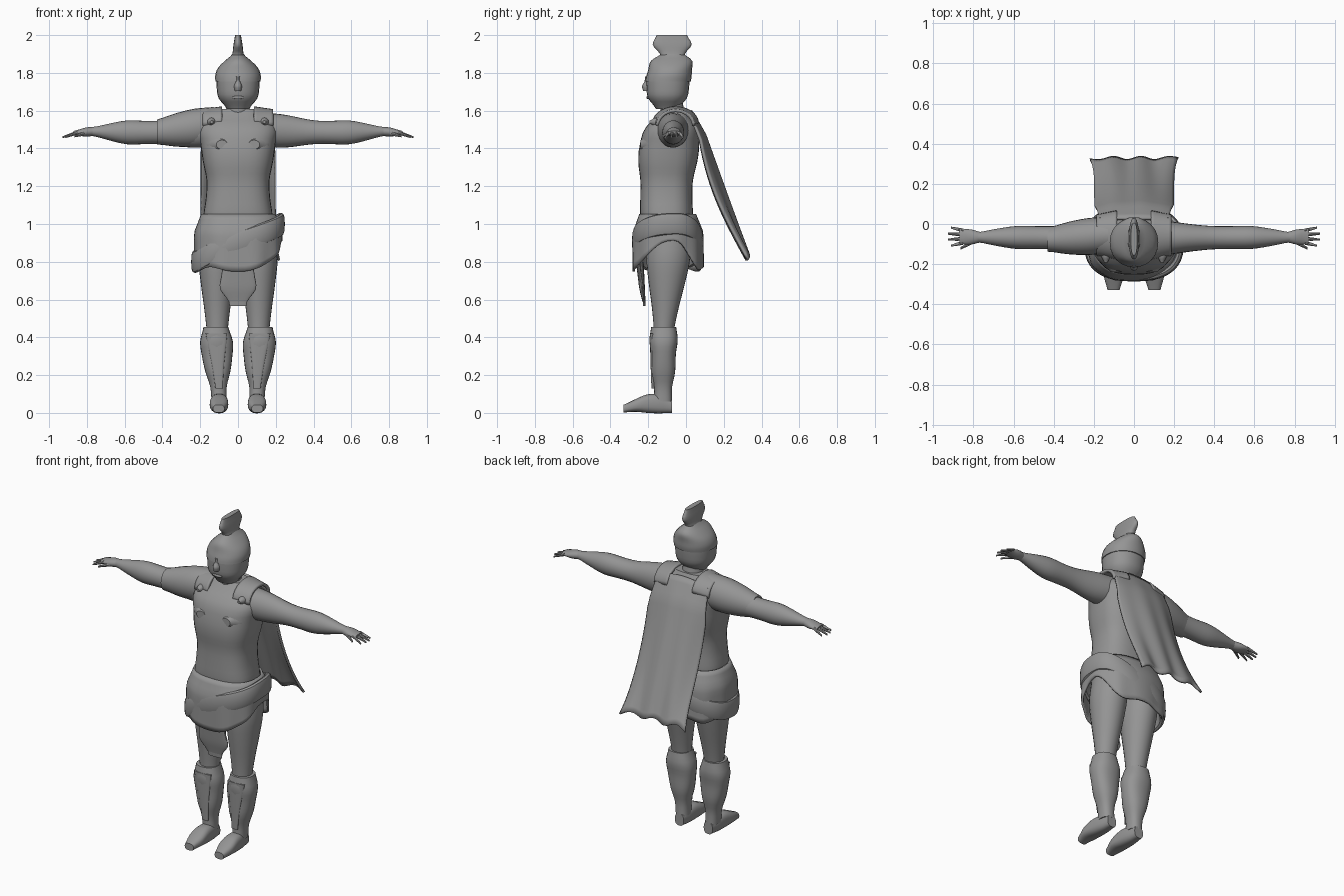
import bpy, bmesh
from math import sin, cos, pi, copysign, radians
from mathutils import Vector

default_cube = bpy.data.objects.get("Cube")
if default_cube:
    bpy.data.objects.remove(default_cube, do_unlink=True)

grey = bpy.data.materials.new("stone grey")
grey.use_nodes = True
tone = (.3, .3, .3, 1)
grey.diffuse_color = tone
grey.node_tree.nodes["Principled BSDF"].inputs["Base Color"].default_value = tone


def surface(name, point, columns, rows, wrap_u=True, wrap_v=False, cap=False,
            mirror=False, thickness=0):
    """Make a mesh from point(u, v); u runs around or across, v runs along."""
    bm = bmesh.new()
    across = columns if wrap_u else columns + 1
    along = rows if wrap_v else rows + 1
    grid = [[bm.verts.new(point(i / columns, j / rows)) for i in range(across)]
            for j in range(along)]
    for j in range(rows):
        low, high = grid[j], grid[(j + 1) % along]
        for i in range(columns):
            k = (i + 1) % across
            bm.faces.new((low[i], low[k], high[k], high[i]))
    if cap:
        bm.faces.new(grid[0][::-1])
        bm.faces.new(grid[-1])
    bmesh.ops.recalc_face_normals(bm, faces=bm.faces)
    mesh = bpy.data.meshes.new(name)
    bm.to_mesh(mesh)
    bm.free()
    mesh.materials.append(grey)
    obj = bpy.data.objects.new(name, mesh)
    bpy.context.collection.objects.link(obj)
    if thickness:
        solid = obj.modifiers.new("Thickness", "SOLIDIFY")
        solid.thickness = thickness
        solid.offset = 0
    if mirror:
        obj.modifiers.new("Mirror", "MIRROR")
    bpy.ops.object.select_all(action="DESELECT")
    obj.select_set(True)
    bpy.context.view_layer.objects.active = obj
    bpy.ops.object.shade_smooth_by_angle(angle=radians(42))


def power(value, exponent):
    """Signed power, which squares off a circle when the exponent is below one."""
    return copysign(abs(value) ** exponent, value)


def blend(values, v):
    """Smooth curve through evenly spaced values."""
    last = len(values) - 1
    k = min(int(v * last), last - 1)
    t = v * last - k
    before, start, end, after = [values[min(max(k + d, 0), last)] for d in (-1, 0, 1, 2)]
    rise, fall = (end - before) / 2, (after - start) / 2
    ease = t * t * (3 - 2 * t)
    return start + ease * (end - start) + t * (1 - t) * ((1 - t) * rise - t * fall)


def loft(name, start, end, widths, depth=(1, 1), bow=0, square=1, sides=24, mirror=False):
    """Tube along its main axis; depth is the ratio of the second radius to the first."""
    start, end = Vector(start), Vector(end)
    span = end - start
    main = max(range(3), key=lambda axis: abs(span[axis]))
    first, second = [axis for axis in range(3) if axis != main]

    def point(u, v):
        spot = start.lerp(end, v)
        radius, turn = blend(widths, v), 2 * pi * u
        spot[first] += radius * power(cos(turn), square)
        spot[second] += radius * blend(depth, v) * power(sin(turn), square) + bow * sin(pi * v)
        return spot

    surface(name, point, sides, 3 * (len(widths) - 1), cap=True, mirror=mirror)


# Head, helmet and crest
loft("neck", (0, -.06, 1.5), (0, -.08, 1.66), [.08, .065, .06])
loft("head", (0, -.1, 1.61), (0, -.095, 1.78), [.06, .103, .113, .115], square=.9)
loft("helmet", (0, -.095, 1.755), (0, -.07, 1.9), [.12, .12, .105, .07, .03], [1, 1.1, 2], square=.95)
loft("crest", (0, -.07, 1.85), (0, -.075, 2), [.045, .03, .024, .016], [1.5, 2.2, 4.3, 5], square=.8)
loft("nose", (0, -.2, 1.705), (0, -.2, 1.78), [.018, .022, .013, .012], [1.5, 1.5], sides=12)
loft("mouth", (-.03, -.2, 1.67), (.03, -.2, 1.67), [.005, .01, .005], sides=10)

# Muscled torso
loft("torso", (0, -.1, .95), (0, -.06, 1.61), [.18, .183, .17, .167, .185, .198, .205, .11],
     [.72, .82, .82, .55], bow=-.02, square=.75, sides=32)
loft("chest_muscle", (.085, -.24, 1.42), (.09, -.16, 1.42), [.03, .075, .09], [.8, .8], mirror=True)

# Arms and hands
loft("arm", (.1, -.07, 1.5), (.78, -.066, 1.49), [.09, .08, .067, .058, .057, .057, .043, .025],
     [1, 1.2, 1.07, 1.1, .9], bow=-.01, mirror=True)
loft("palm", (.76, -.066, 1.49), (.87, -.063, 1.482), [.025, .038, .036], [.9, .3], mirror=True)
for k, finger in enumerate(("index", "middle", "ring", "little")):
    shift = k - 1.5
    loft(finger + "_finger", (.85, -.063 + .02 * shift, 1.484),
         (.93 - .008 * shift ** 2, -.063 + .03 * shift, 1.46), [.01, .008, .005], sides=8, mirror=True)
loft("thumb", (.79, -.08, 1.485), (.865, -.122, 1.465), [.013, .01, .006], sides=8, mirror=True)

# Cloth over the right shoulder
loft("shoulder_drape", (-.43, -.078, 1.487), (-.13, -.055, 1.52), [.06, .08, .092, .09], [1.1, 1.1])

# Legs, greaves and feet
loft("thigh", (.11, -.118, .42), (.11, -.085, .95), [.055, .069, .087, .1, .09],
     [.95, 1.1, 1.2], mirror=True)
loft("greave", (.1, -.122, .06), (.117, -.118, .455), [.04, .044, .066, .08, .087, .066],
     [1.2, 1, .8, 1], square=.85, mirror=True)
loft("shin_plate", (.1, -.175, .13), (.114, -.18, .42), [.02, .035, .057], [.4, .2], square=.7, mirror=True)
loft("foot", (.102, -.33, .022), (.098, -.075, .036), [.03, .048, .047, .041, .03],
     [.7, .7, 1.05, 1.2, 1.2], bow=.02, square=.75, mirror=True)


# Wrapped skirt, raised in an arch over the left thigh
def skirt_point(u, v):
    turn = 2 * pi * u
    side, depth = cos(turn), sin(turn)
    hem = .76 + .15 * max(0, side) ** 4 + .012 * sin(5 * turn)
    swell = .037 * min(1, v * 3) + .004 * v * sin(9 * turn)
    return ((.19 + swell) * power(side, .8), -.097 + (.145 + swell) * power(depth, .8),
            1.05 + (hem - 1.05) * v)


surface("skirt", skirt_point, 56, 10, thickness=.012)


# Thick sash, slung from the left hip down to the right
def sash_point(u, v):
    turn, roll = 2 * pi * u, 2 * pi * v
    side, depth = cos(turn), sin(turn)
    out = .018 * power(cos(roll), .7)
    return ((.23 + out) * power(side, .8), -.097 + (.171 + out) * power(depth, .8),
            .9 + .1 * side + .058 * power(sin(roll), .7) + .006 * sin(3 * turn))


surface("sash", sash_point, 56, 12, wrap_v=True)

# Hanging front flap
loft("front_flap", (0, -.225, .59), (0, -.262, .85), [.05, .095, .09, .08, .085], [.13, .13], square=.7)
loft("flap_lining", (0, -.22, .565), (0, -.235, .8), [.045, .06, .07], [.15, .15], square=.7)


# Cape with flared corners
def cape_point(u, v):
    across = 2 * u - 1
    edge = abs(across)
    width = .17 + .025 * min(1, 4 * v) + .025 * v ** 9 * edge ** 6
    bow = .05 * across ** 2 * sin(pi * v)
    y = .025 + .3 * v + .03 * min(1, v * 6) * (1 - v) + .008 * v * sin(9 * across) - bow
    hem = .77 + .02 * edge ** 8 - .012 * cos(8 * across) * v ** 5
    return across * width, y, 1.6 - hem * v - .03 * across ** 2 * (1 - v)


surface("cape", cape_point, 32, 24, wrap_u=False, thickness=.014)


# Cape straps over the shoulders, pinned by brooches
def strap_point(u, v):
    bend = pi * v
    return (.085 + .1 * u, -.055 - (.115 - .02 * u) * cos(bend), 1.535 + .08 * sin(bend) - .015 * u)


surface("cape_strap", strap_point, 8, 14, wrap_u=False, mirror=True, thickness=.016)
loft("brooch", (.14, -.192, 1.54), (.14, -.14, 1.54), [.008, .021, .024], sides=16, mirror=True)
